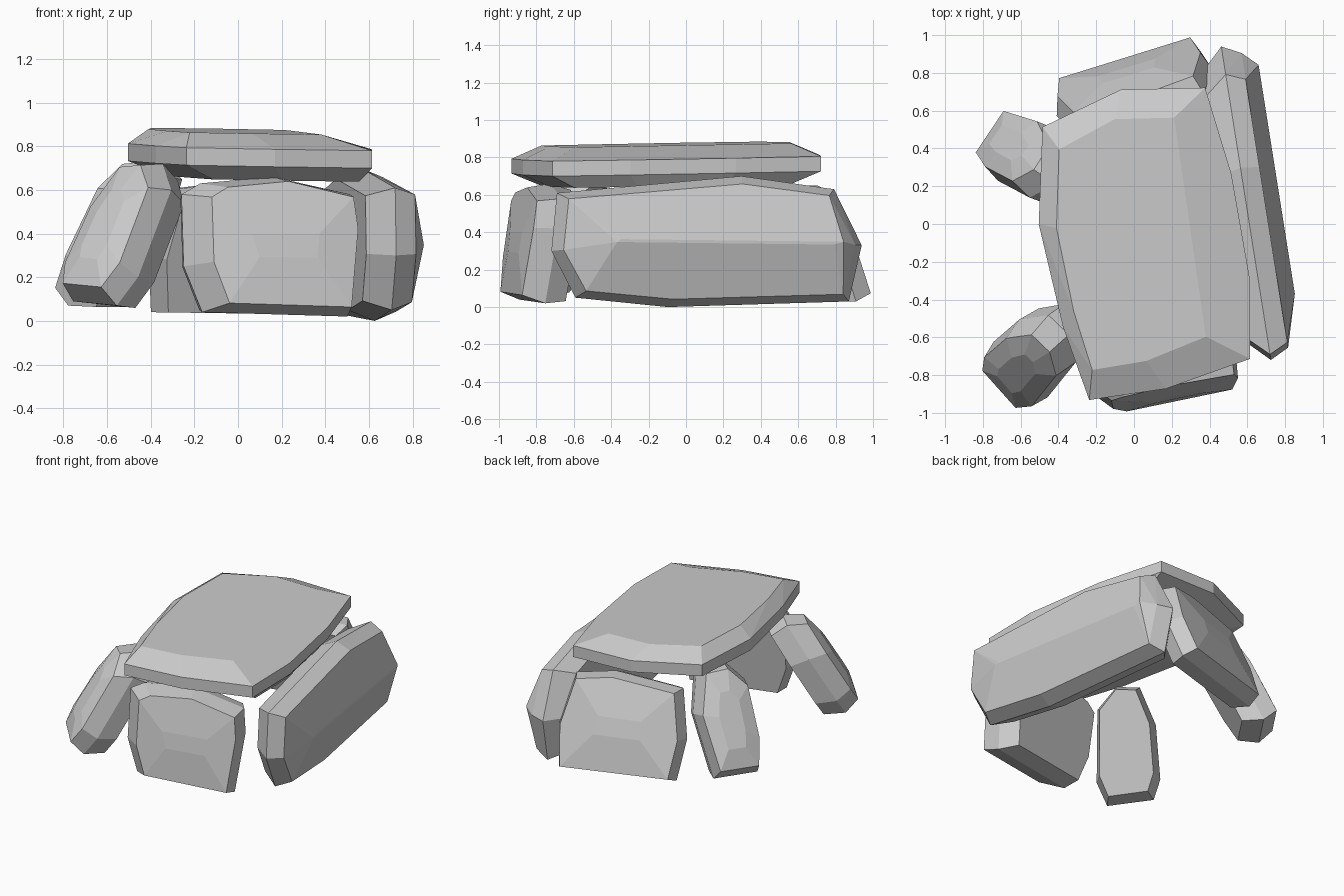
import bpy, bmesh
from math import sin, cos, radians
from mathutils import Vector

if "Cube" in bpy.data.objects:
    bpy.data.objects.remove(bpy.data.objects["Cube"])


def stone(name, outline, layers, origin, U, V, W):
    """Rough block: a 2D outline repeated at several depths (depth, scale u, scale v, shift u)."""
    us, vs = zip(*outline)
    cu, cv = (min(us) + max(us)) / 2, (min(vs) + max(vs)) / 2
    bm = bmesh.new()
    for w, su, sv, du in layers:
        for u, v in outline:
            a = cu + (u - cu) * su + du
            b = cv + (v - cv) * sv
            bm.verts.new(Vector(origin) + U * a + V * b + W * w)
    hull = bmesh.ops.convex_hull(bm, input=bm.verts)
    junk = [g for g in set(hull["geom_interior"] + hull["geom_unused"])
            if isinstance(g, bmesh.types.BMVert)]
    bmesh.ops.delete(bm, geom=junk, context='VERTS')
    bmesh.ops.dissolve_limit(bm, angle_limit=radians(4), verts=bm.verts, edges=bm.edges)
    bmesh.ops.recalc_face_normals(bm, faces=bm.faces)
    mesh = bpy.data.meshes.new(name)
    bm.to_mesh(mesh)
    bm.free()
    obj = bpy.data.objects.new(name, mesh)
    bpy.context.collection.objects.link(obj)


def upright(name, x, y, yaw, lean, outline, layers):
    """Standing stone: outline is (along, height); it leans inward as it rises."""
    a = radians(yaw)
    up = Vector((0, 0, 1))
    U = Vector((cos(a), sin(a), 0))
    out = Vector((sin(a), -cos(a), 0))
    stone(name, outline, layers, (x, y, 0), U, up - out * lean, out + up * lean * .6)


# Capstone lying across the uprights
stone("capstone",
      [(-.55, .62), (-.13, .82), (.32, .83), (.46, .37), (.56, -.2),
       (.56, -.62), (.11, -.78), (-.3, -.84), (-.44, -.45), (-.57, .1)],
      [(.655, .78, .8, .06), (.72, .99, .99, 0), (.8, .99, .99, 0), (.868, .7, .8, -.07)],
      (.06, -.1, 0), Vector((1, 0, -.02)), Vector((0, 1, .015)), Vector((0, 0, 1)))

# Wide slabs on the front, right and back
upright("front_upright", .15, -.83, 12, .15,
        [(-.4, .25), (-.32, .04), (.36, .02), (.41, .42), (.39, .58),
         (.03, .66), (-.31, .63), (-.4, .58)],
        [(-.12, .9, .93, -.02), (0, 1, 1, 0), (.13, .84, .9, .05), (.15, .4, .2, .05)])

upright("right_upright", .595, .1, 99, 0,
        [(-.8, .61), (-.83, .3), (-.7, .05), (-.2, 0), (.35, 0),
         (.78, .03), (.85, .33), (.7, .63), (.2, .7), (-.3, .67)],
        [(-.12, .86, .86, 0), (0, 1, 1, 0), (.1, .94, .88, 0), (.18, .73, .05, .1)])

upright("back_upright", -.04, .8, 197, .37,
        [(-.41, .03), (.38, .04), (.42, .3), (.36, .6), (-.1, .65),
         (-.36, .61), (-.44, .3)],
        [(-.1, .87, .93, 0), (0, 1, 1, 0), (.1, .92, .93, 0), (.13, .4, .2, 0)])

# Narrow leaning stones on the left
narrow = [(-.12, .85, .9, 0), (0, 1, 1, 0), (.11, .88, .86, 0), (.14, .4, .5, 0)]
upright("left_back_upright", -.72, .47, 236, .54,
        [(-.14, .07), (.16, .07), (.2, .25), (.18, .6), (.05, .73),
         (-.12, .72), (-.2, .45)], narrow)
upright("left_front_upright", -.69, -.85, -46, .6,
        [(-.15, .09), (.15, .07), (.21, .2), (.18, .6), (.05, .72),
         (-.1, .71), (-.19, .5), (-.2, .2)], narrow)

# Rest the whole group on the ground
objs = [o for o in bpy.data.objects if o.type == 'MESH']
low = min(v.co.z for o in objs for v in o.data.vertices)
for o in objs:
    o.location.z -= low
